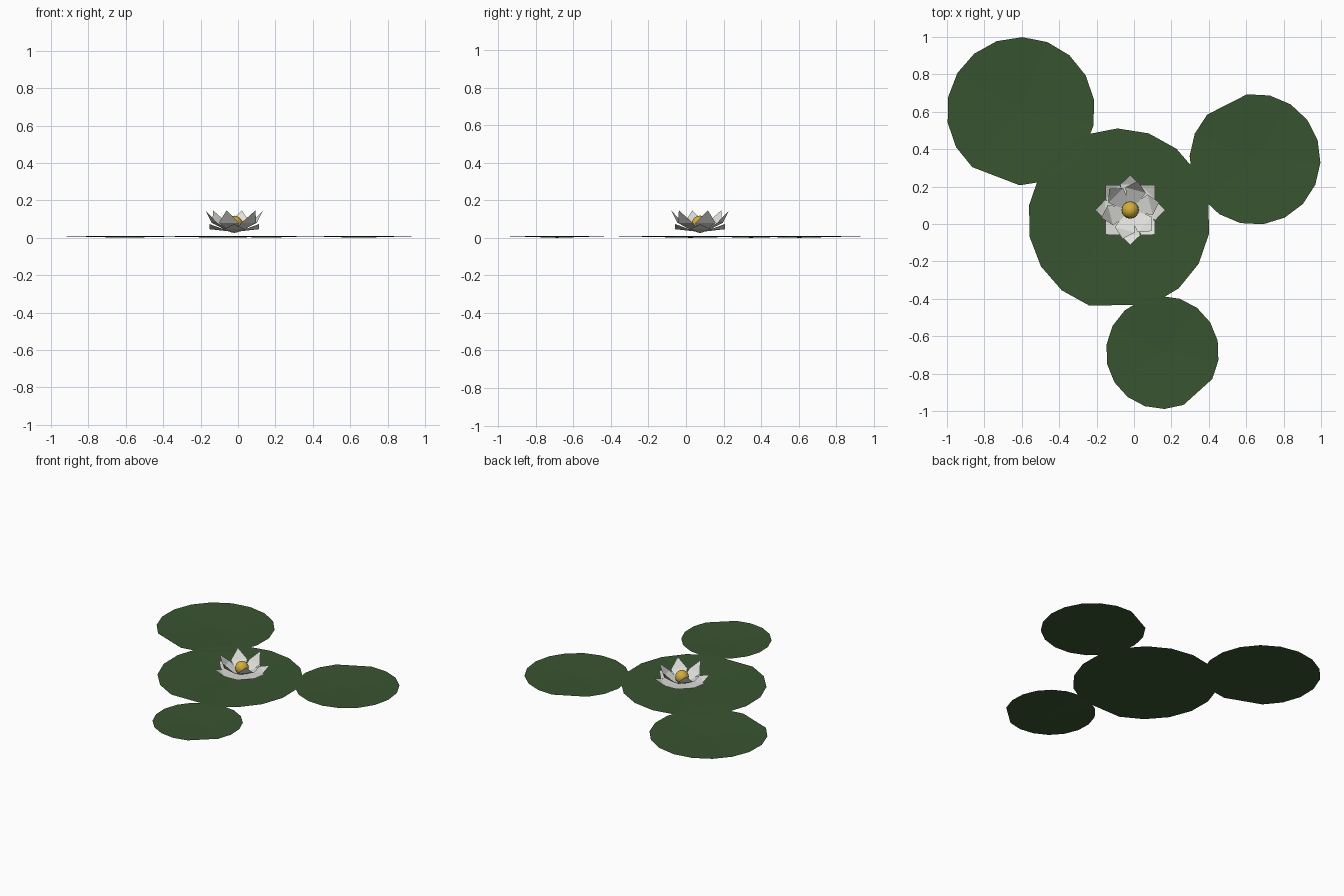
import bpy, bmesh, math
from mathutils import Vector

if "Cube" in bpy.data.objects:
    bpy.data.objects.remove(bpy.data.objects["Cube"])


def material(name, rgb):
    m = bpy.data.materials.new(name)
    m.diffuse_color = (*rgb, 1)
    m.use_nodes = True
    m.node_tree.nodes["Principled BSDF"].inputs["Base Color"].default_value = m.diffuse_color
    return m


GREEN = material("leaf green", (0.04, 0.088, 0.03))
WHITE = material("petal white", (0.75, 0.75, 0.72))
YELLOW = material("pollen yellow", (0.65, 0.42, 0.045))


def finish(bm, name, mat, smooth=False):
    bmesh.ops.recalc_face_normals(bm, faces=bm.faces) if smooth else None
    me = bpy.data.meshes.new(name)
    for f in bm.faces:
        f.smooth = smooth
    bm.to_mesh(me)
    bm.free()
    me.materials.append(mat)
    ob = bpy.data.objects.new(name, me)
    bpy.context.collection.objects.link(ob)
    return ob


# Floating pads: shallow 18-sided dishes with one corner cut straight across
def pad(name, cx, cy, r, cut_deg):
    bm = bmesh.new()
    centre = bm.verts.new((cx, cy, 0))
    rim = []
    for i in range(1, 18):
        a = math.radians(cut_deg + 20 * i)
        rim.append(bm.verts.new((cx + r * math.cos(a), cy + r * math.sin(a), 0.01)))
    for i in range(17):
        bm.faces.new((centre, rim[i], rim[(i + 1) % 17]))
    for f in bm.faces:
        f.normal_update()
    finish(bm, name, GREEN)


pad("middle_pad", -0.08, 0.024, 0.487, 271)
pad("back_left_pad", -0.605, 0.603, 0.396, 249)
pad("right_pad", 0.647, 0.346, 0.35, 117)
pad("front_pad", 0.152, -0.687, 0.302, -48)

# Flower: rings of pointed petals, each bent across its widest line
FX, FY = -0.02, 0.075


def petal_ring(name, count, start_deg, base, middle, tip):
    """base and middle are (radius, height, half width); tip is (radius, height)."""
    bm = bmesh.new()
    for i in range(count):
        a = math.radians(start_deg + 360 * i / count)
        out = Vector((math.cos(a), math.sin(a), 0))
        side = Vector((-math.sin(a), math.cos(a), 0))

        def point(r, z, w):
            return bm.verts.new(Vector((FX, FY, z)) + out * r + side * w)

        b1, b2 = point(base[0], base[1], -base[2]), point(base[0], base[1], base[2])
        m1, m2 = point(middle[0], middle[1], -middle[2]), point(middle[0], middle[1], middle[2])
        t = point(tip[0], tip[1], 0)
        bm.faces.new((b1, m1, m2, b2))
        bm.faces.new((m1, t, m2))
    finish(bm, name, WHITE)


petal_ring("outer_petals", 8, 0, (0.02, 0.034, 0.02), (0.135, 0.046, 0.054), (0.187, 0.073))
petal_ring("inner_petals", 6, 15, (0.03, 0.036, 0.025), (0.11, 0.08, 0.056), (0.16, 0.146))

# Flower heart: small round ball
bm = bmesh.new()
bmesh.ops.create_uvsphere(bm, u_segments=16, v_segments=10, radius=0.046)
bmesh.ops.translate(bm, verts=bm.verts, vec=(FX, FY, 0.072))
finish(bm, "flower_heart", YELLOW, True)
